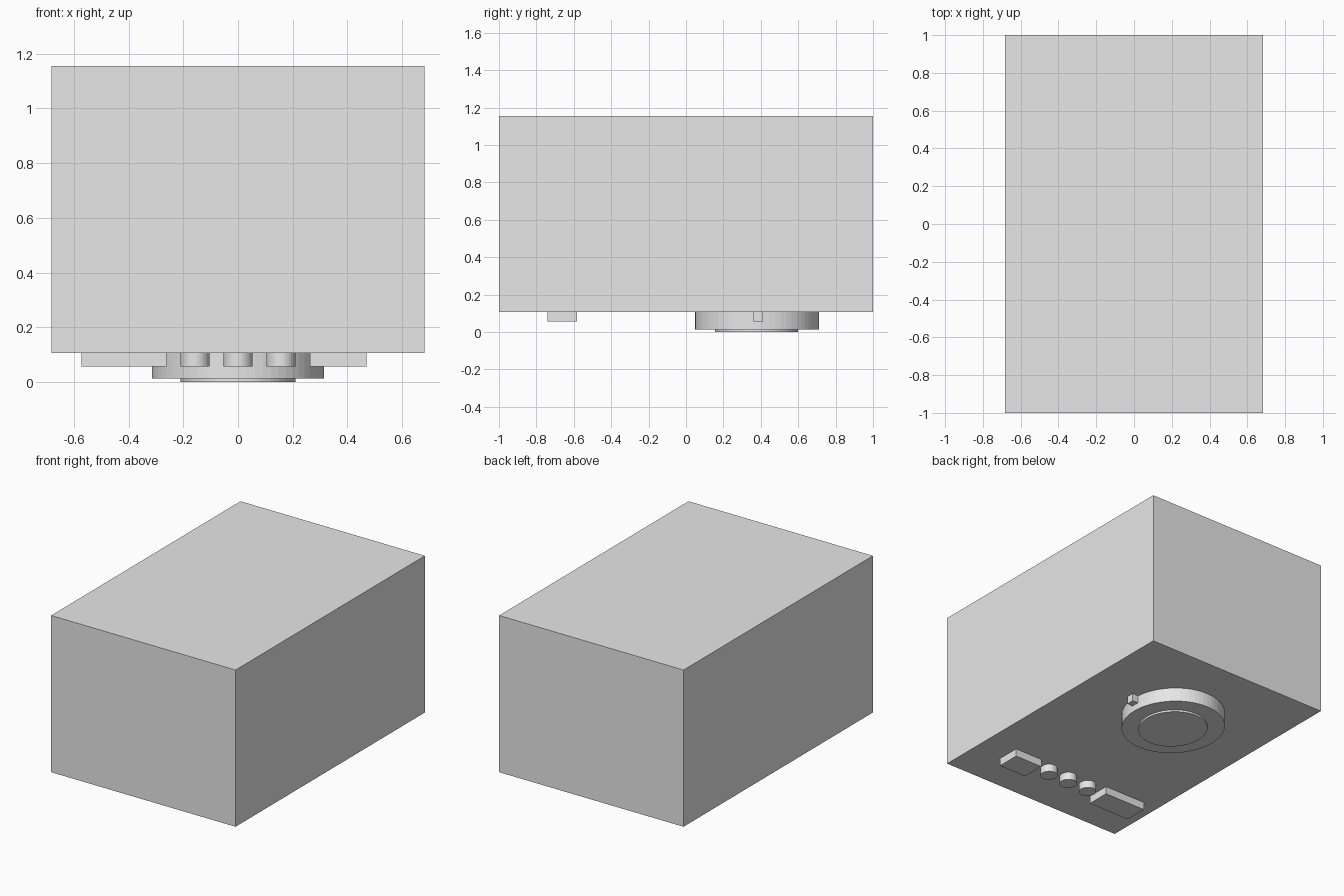
import bpy

cube = bpy.data.objects.get("Cube")
if cube:
    bpy.data.objects.remove(cube, do_unlink=True)

grey = bpy.data.materials.new("light_grey")
grey.use_nodes = True
COLOUR = (0.8, 0.8, 0.8, 1)
grey.diffuse_color = COLOUR
grey.node_tree.nodes["Principled BSDF"].inputs["Base Color"].default_value = COLOUR

BASE = 0.107   # underside of the main body
CONTROL = 0.056  # lower face of the small controls


def finish(name):
    obj = bpy.context.object
    obj.name = name
    bpy.ops.object.transform_apply(location=False, rotation=False, scale=True)
    obj.data.materials.append(grey)
    return obj


def box(name, x, y, z):
    """Box spanning the given (low, high) ranges."""
    spans = (x, y, z)
    bpy.ops.mesh.primitive_cube_add(size=1, location=[(a + b) / 2 for a, b in spans])
    bpy.context.object.scale = [b - a for a, b in spans]
    return finish(name)


def disc(name, centre, radii, z, sides):
    """Upright, slightly oval cylinder between two heights."""
    bpy.ops.mesh.primitive_cylinder_add(
        vertices=sides, radius=1, depth=1,
        location=(*centre, (z[0] + z[1]) / 2))
    bpy.context.object.scale = (*radii, z[1] - z[0])
    return finish(name)


# Main body
box("body", (-0.682, 0.682), (-1, 1), (BASE, 1.155))

# Large dial with raised centre and side nub
disc("dial", (0, 0.38), (0.315, 0.331), (0.013, BASE), 64)
disc("dial_centre", (0, 0.377), (0.21, 0.223), (0, 0.013), 64)
box("dial_nub", (0.29, 0.357), (0.361, 0.413), (CONTROL, BASE))

# Rectangular controls on either side of the round buttons
box("wide_control", (-0.571, -0.262), (-0.741, -0.583), (CONTROL, BASE))
box("narrow_control", (0.264, 0.47), (-0.741, -0.583), (CONTROL, BASE))

# Row of three round buttons
for i, label in enumerate(("right", "middle", "left")):
    disc(f"{label}_button", (0.157 * (i - 1), -0.638), (0.053, 0.055),
         (CONTROL, BASE), 32)
